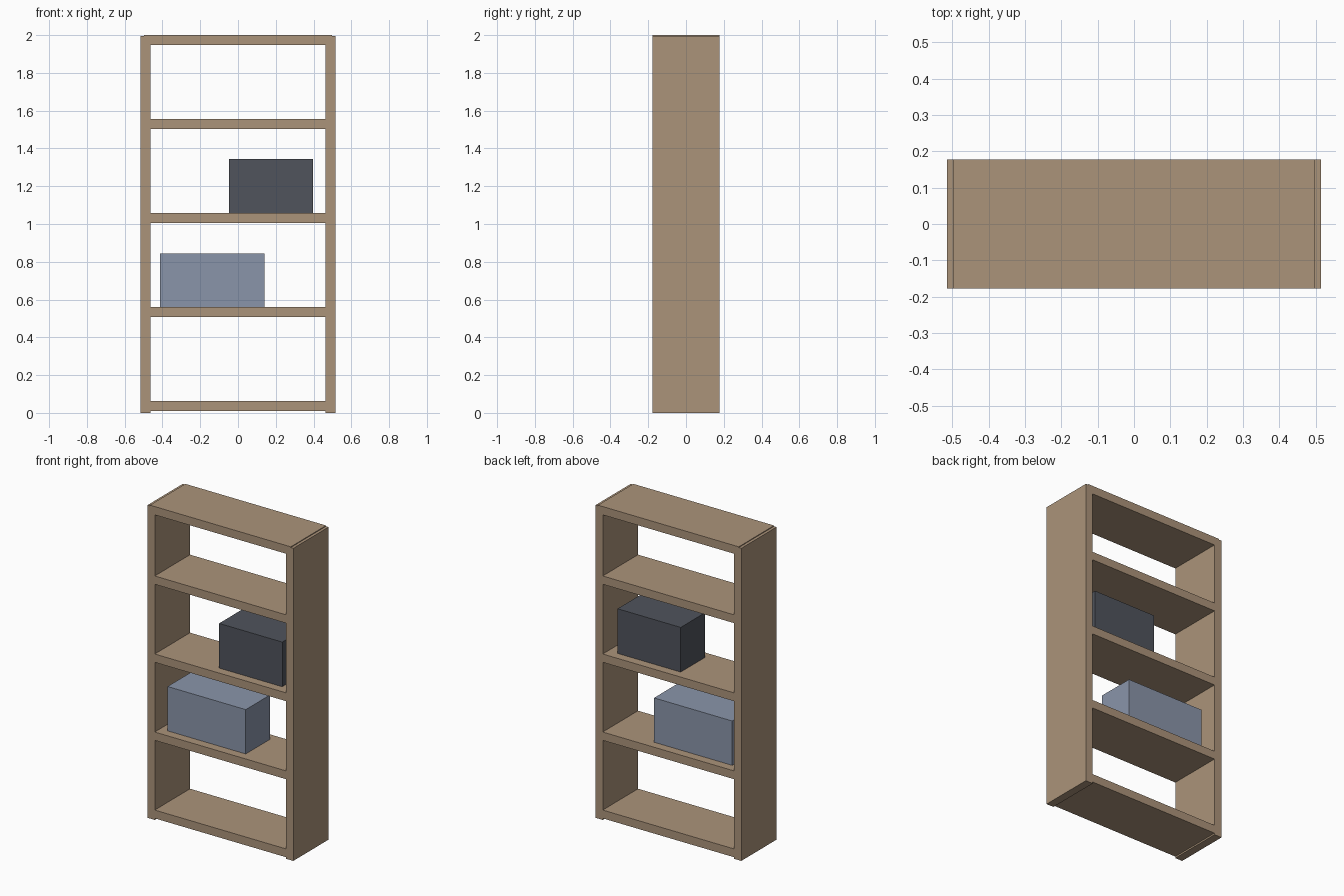
import bpy

if "Cube" in bpy.data.objects:
    bpy.data.objects.remove(bpy.data.objects["Cube"])


def material(name, rgb):
    mat = bpy.data.materials.new(name)
    mat.diffuse_color = (*rgb, 1)
    mat.use_nodes = True
    mat.node_tree.nodes["Principled BSDF"].inputs["Base Color"].default_value = mat.diffuse_color
    return mat


def box(name, x, y, z, mat):
    """Box from (min, max) extents on each axis."""
    bpy.ops.mesh.primitive_cube_add(size=1)
    ob = bpy.context.object
    ob.name = name
    ob.location = [(a + b) / 2 for a, b in (x, y, z)]
    ob.scale = [b - a for a, b in (x, y, z)]
    bpy.ops.object.transform_apply(location=False, rotation=False, scale=True)
    ob.data.materials.append(mat)
    return ob


wood = material("wood", (0.41, 0.295, 0.195))
blue_grey = material("blue_grey", (0.255, 0.30, 0.40))
charcoal = material("charcoal", (0.08, 0.088, 0.107))

DEPTH = (-0.178, 0.178)
THICK = 0.053

# Upright side panels
box("left_side", (-0.515, -0.463), DEPTH, (0, 1.995), wood)
box("right_side", (0.463, 0.515), DEPTH, (0, 1.995), wood)

# Shelves, let into the side panels; the last one is the top board
for i, z in enumerate((0.01, 0.508, 1.006, 1.504, 2.0 - THICK)):
    name = "top_board" if i == 4 else f"shelf_{i + 1}"
    box(name, (-0.497, 0.497), DEPTH, (z, z + THICK), wood)

# Storage boxes resting on the middle shelves
BOX_DEPTH = (-0.122, 0.122)
box("light_storage_box", (-0.412, 0.14), BOX_DEPTH, (0.561, 0.844), blue_grey)
box("dark_storage_box", (-0.048, 0.398), BOX_DEPTH, (1.059, 1.344), charcoal)
